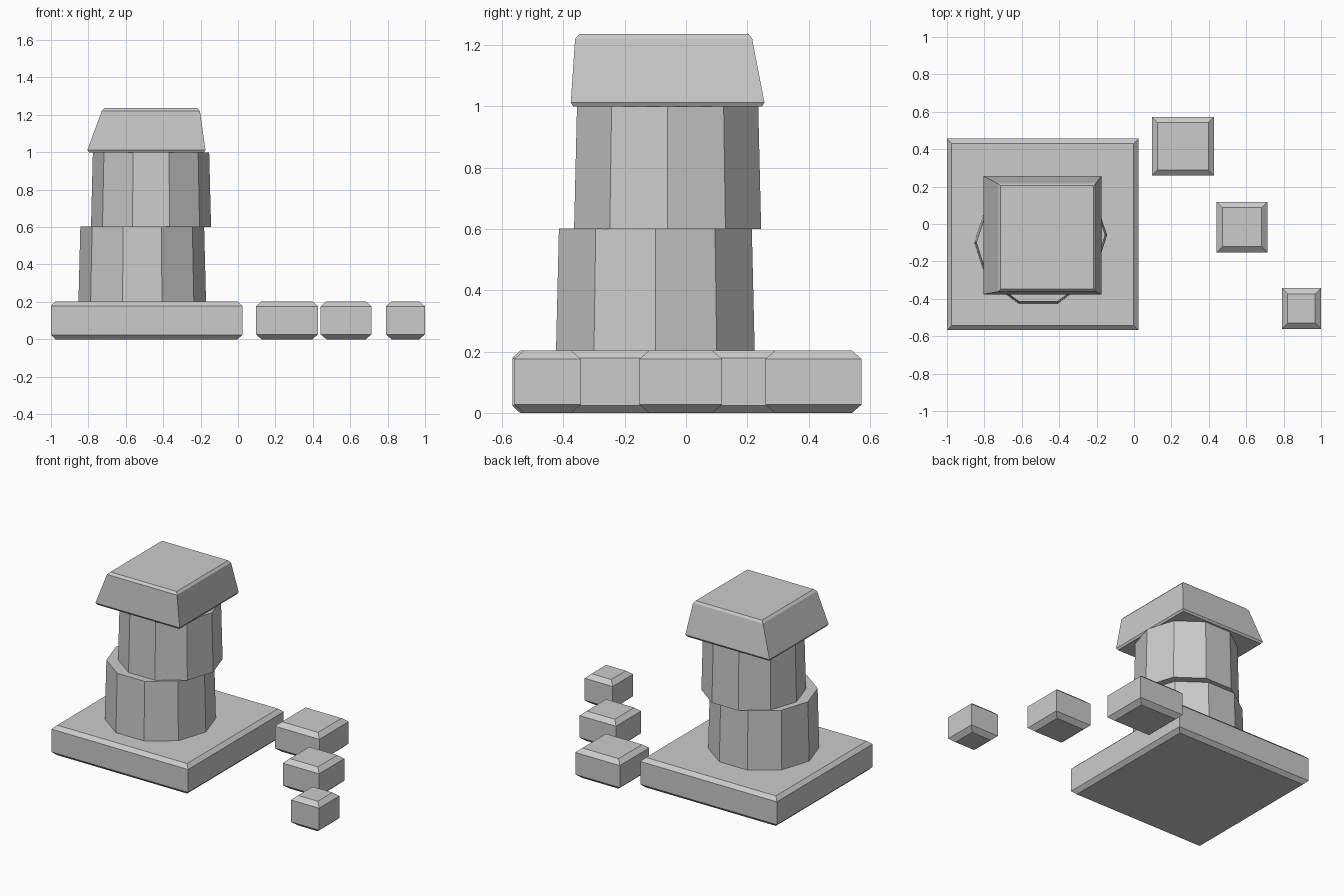
import bpy
import math

if "Cube" in bpy.data.objects:
    bpy.data.objects.remove(bpy.data.objects["Cube"])


def loft(name, rings):
    """Join equal-length rings of points (bottom to top) with flat faces and close both ends."""
    n = len(rings[0])
    verts = [p for ring in rings for p in ring]
    faces = [tuple(reversed(range(n))), tuple(range(len(verts) - n, len(verts)))]
    for k in range(len(rings) - 1):
        for i in range(n):
            j = (i + 1) % n
            faces.append((k * n + i, k * n + j, (k + 1) * n + j, (k + 1) * n + i))
    mesh = bpy.data.meshes.new(name)
    mesh.from_pydata(verts, [], faces)
    obj = bpy.data.objects.new(name, mesh)
    bpy.context.collection.objects.link(obj)
    return obj


def rect(x0, x1, y0, y1, z, inset=0.0):
    a, b, c, d = x0 + inset, x1 - inset, y0 + inset, y1 - inset
    return [(a, c, z), (b, c, z), (b, d, z), (a, d, z)]


def slab(name, x0, x1, y0, y1, height, inset, drop):
    """Block with chamfered top and bottom rims."""
    levels = ((0, inset), (drop, 0), (height - drop, 0), (height, inset))
    return loft(name, [rect(x0, x1, y0, y1, z, i) for z, i in levels])


def drum(name, cx, cy, z0, z1, r0, r1, sides=10):
    """Slightly tapered ten-sided column section."""
    def ring(r, z):
        return [(cx + r * math.cos(math.tau * i / sides),
                 cy + r * math.sin(math.tau * i / sides), z) for i in range(sides)]
    return loft(name, [ring(r0, z0), ring(r1, z1)])


# Square base
slab("base", -1.0, 0.023, -0.567, 0.456, 0.203, 0.025, 0.024)

# Two offset column drums
drum("lower_drum", -0.512, -0.1, 0.2, 0.602, 0.341, 0.331)
drum("upper_drum", -0.465, -0.06, 0.6, 1.0, 0.321, 0.311)

# Lopsided capital
loft("capital", [
    rect(-0.797, -0.182, -0.368, 0.248, 1.0),
    rect(-0.805, -0.174, -0.376, 0.256, 1.013),
    rect(-0.728, -0.204, -0.362, 0.216, 1.221),
    rect(-0.713, -0.217, -0.347, 0.205, 1.236),
])

# Fallen rubble blocks
for i, (x0, x1, y0, y1) in enumerate([
        (0.095, 0.428, 0.259, 0.573),
        (0.442, 0.714, -0.152, 0.118),
        (0.79, 1.0, -0.561, -0.343)]):
    slab(f"rubble_block_{i + 1}", x0, x1, y0, y1, 0.203, 0.031, 0.027)
